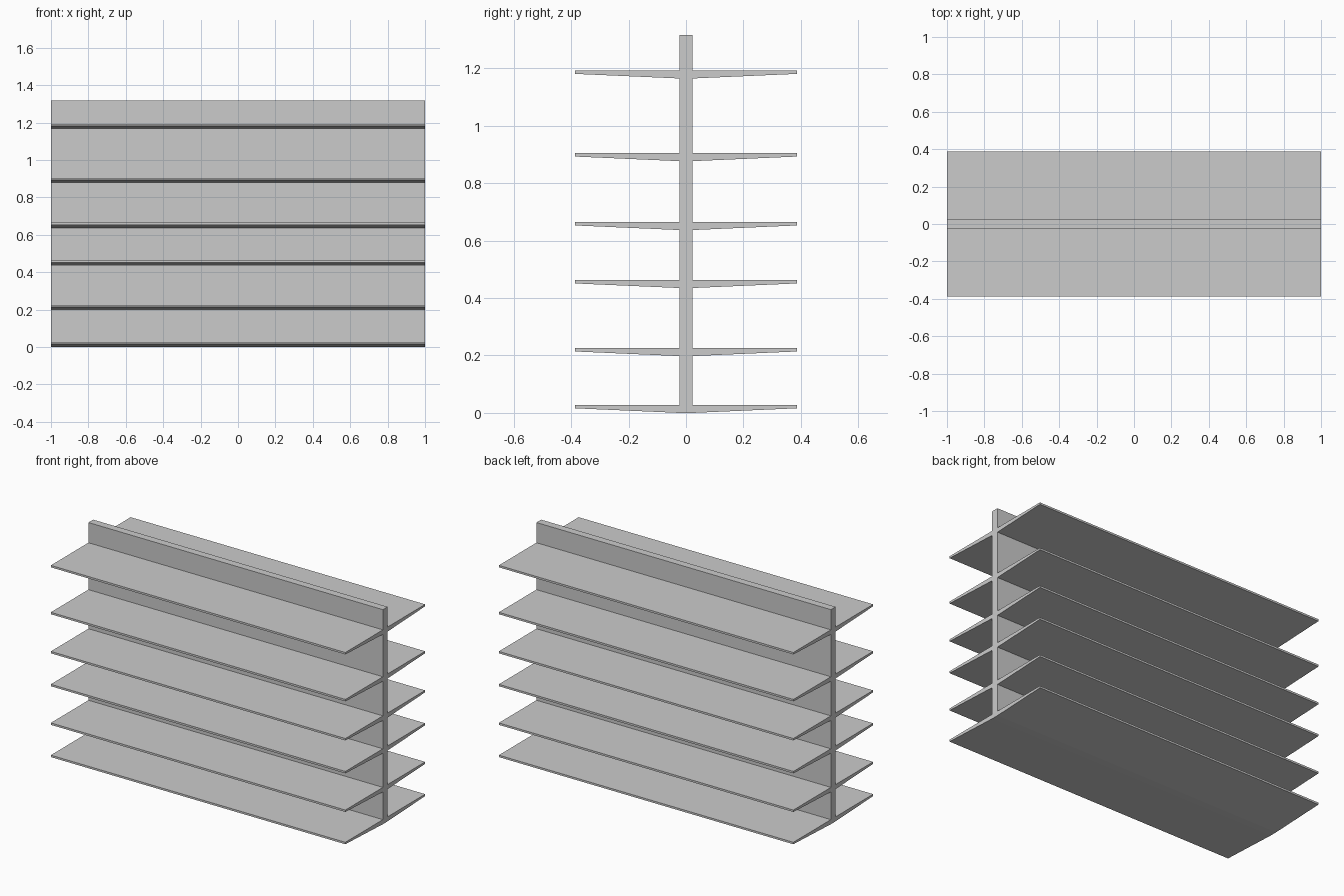
import bpy
import bmesh

if "Cube" in bpy.data.objects:
    bpy.data.objects.remove(bpy.data.objects["Cube"])

HALF_LEN = 1.0      # half length along x
HEIGHT = 1.317      # top of the central wall
WALL = 0.023        # half thickness of the central wall
REACH = 0.387       # how far each shelf reaches from the centre
ROOT, TIP = 0.028, 0.012   # shelf thickness at the wall and at the edge
SHELF_TOPS = [0.028, 0.226, 0.665 - 0.202, 0.665, 0.905, 1.193]


def half_profile():
    """Right-hand outline (y, z) from the foot up to the top of the wall."""
    pts = []
    for top in SHELF_TOPS:
        pts += [(WALL, top - ROOT), (REACH, top - TIP), (REACH, top), (WALL, top)]
    pts.append((WALL, HEIGHT))
    return pts


def extrude_profile(name, outline):
    """Extrude a closed (y, z) outline along x, centred on x = 0."""
    bm = bmesh.new()
    face = bm.faces.new([bm.verts.new((-HALF_LEN, y, z)) for y, z in outline])
    result = bmesh.ops.extrude_face_region(bm, geom=[face], use_keep_orig=True)
    moved = [g for g in result["geom"] if isinstance(g, bmesh.types.BMVert)]
    bmesh.ops.translate(bm, verts=moved, vec=(2 * HALF_LEN, 0, 0))
    bmesh.ops.recalc_face_normals(bm, faces=bm.faces[:])
    mesh = bpy.data.meshes.new(name)
    bm.to_mesh(mesh)
    bm.free()
    obj = bpy.data.objects.new(name, mesh)
    bpy.context.collection.objects.link(obj)
    return obj


# Central wall with tapered shelves on both sides, as one clean solid
right = half_profile()
left = [(-y, z) for y, z in reversed(right)]
extrude_profile("wall_with_shelves", right + left)
